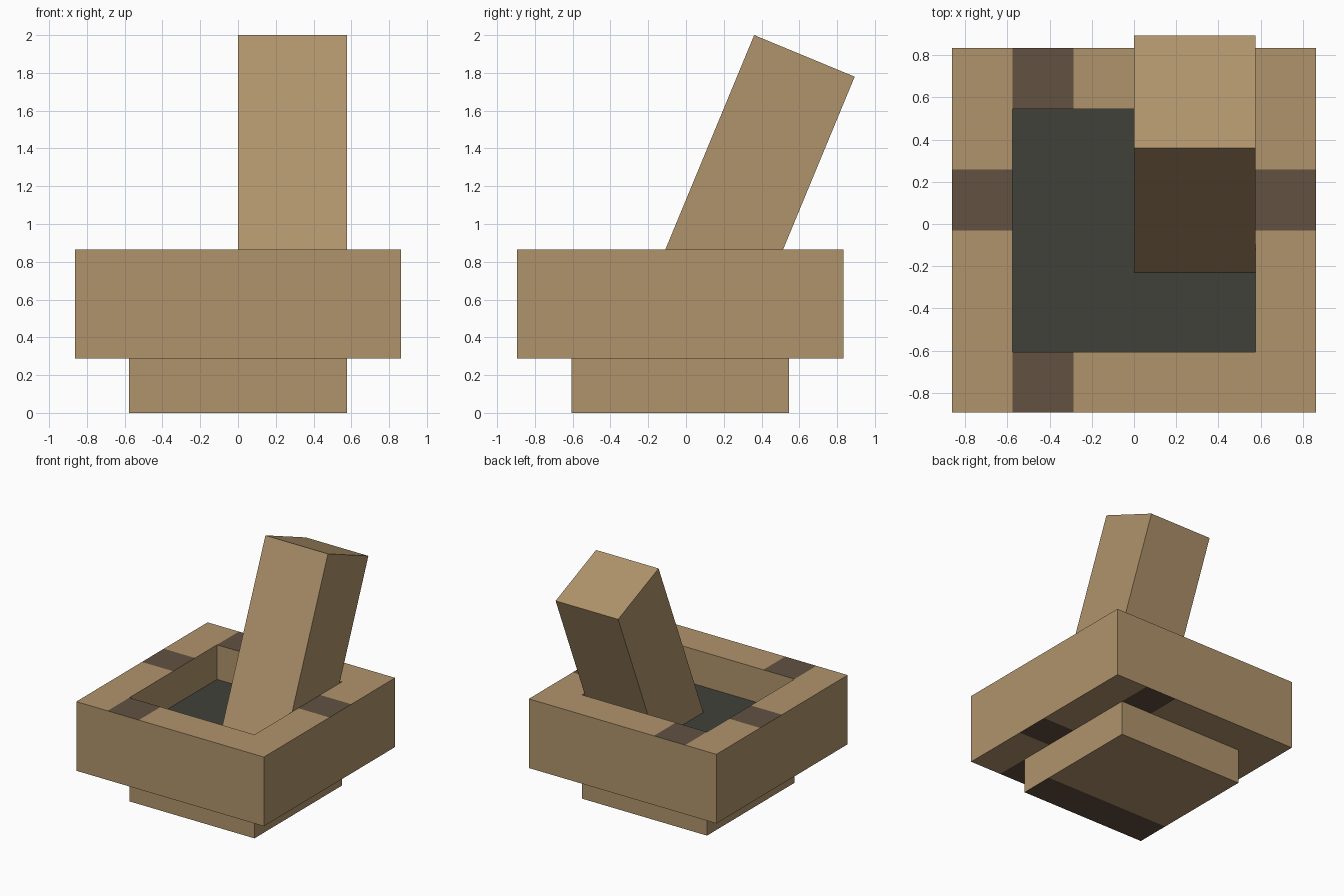
import bpy
import bmesh
from math import radians
from mathutils import Matrix, Vector

U = 0.288                      # one block unit
CENTRE_Y = -0.03               # middle of the bowl

default = bpy.data.objects.get("Cube")
if default:
    bpy.data.objects.remove(default, do_unlink=True)


def make_material(name, rgb):
    linear = [((c / 255 + 0.055) / 1.055) ** 2.4 for c in rgb] + [1.0]
    mat = bpy.data.materials.new(name)
    mat.use_nodes = True
    mat.diffuse_color = linear
    mat.node_tree.nodes["Principled BSDF"].inputs["Base Color"].default_value = linear
    return mat


wood = make_material("light wood", (176, 148, 108))
dark_wood = make_material("dark wood", (98, 81, 65))
contents = make_material("dark contents", (65, 65, 58))


def block(size, z_base):
    """Box measured in units, centred on x and y, with its bottom at z_base."""
    bm = bmesh.new()
    bmesh.ops.create_cube(bm, size=1)
    bmesh.ops.scale(bm, vec=Vector(size) * U, verts=bm.verts)
    bmesh.ops.translate(bm, vec=(0, 0, (z_base + size[2] / 2) * U), verts=bm.verts)
    return bm


def cut(bm, axis, positions):
    """Cut the mesh across one axis at the given unit positions."""
    normal = Vector((axis == 0, axis == 1, axis == 2))
    for p in positions:
        geom = bm.verts[:] + bm.edges[:] + bm.faces[:]
        bmesh.ops.bisect_plane(bm, geom=geom, plane_co=normal * p * U, plane_no=normal)


def finish(bm, name, materials, location=(0, CENTRE_Y, 0)):
    bmesh.ops.recalc_face_normals(bm, faces=bm.faces)
    mesh = bpy.data.meshes.new(name)
    bm.to_mesh(mesh)
    bm.free()
    for mat in materials:
        mesh.materials.append(mat)
    obj = bpy.data.objects.new(name, mesh)
    obj.location = location
    bpy.context.collection.objects.link(obj)
    return obj


# Bowl: square block with a sunken middle and dark patches on rim and underside
bowl = block((6, 6, 2), 1)
for axis in (0, 1):
    cut(bowl, axis, (-2, -1, 0, 1, 2))
middle = [f for f in bowl.faces if f.normal.z > 0.9
          and max(abs(f.calc_center_median().x), abs(f.calc_center_median().y)) < 2 * U]
sunk = bmesh.ops.extrude_face_region(bowl, geom=middle)["geom"]
bmesh.ops.translate(bowl, vec=(0, 0, -U),
                    verts=[v for v in sunk if isinstance(v, bmesh.types.BMVert)])
bmesh.ops.delete(bowl, geom=[f for f in middle if f.is_valid], context='FACES')
bowl.normal_update()
for f in bowl.faces:
    c = f.calc_center_median() / U
    if abs(f.normal.z) < 0.9:
        continue
    if 1.5 < c.z < 2.5:
        f.material_index = 2
    elif max(abs(c.x), abs(c.y)) > 2:
        # the underside carries the rim pattern turned half round
        turn = 1 if c.z > 2 else -1
        x, y = c.x * turn, c.y * turn
        if (abs(y) > 2 and -2 < x < -1) or (abs(x) > 2 and 0 < y < 1):
            f.material_index = 1
finish(bowl, "bowl", (wood, dark_wood, contents))

# Foot: smaller block with a dark strip along the front of its underside
foot = block((4, 4, 1), 0)
cut(foot, 1, (-1,))
for f in foot.faces:
    if f.normal.z < -0.9 and f.calc_center_median().y < -U:
        f.material_index = 1
finish(foot, "foot", (wood, dark_wood))

# Pestle: square bar leaning back, with its upper end at the object's origin
pestle = block((2, 2, 6), -6)
bmesh.ops.rotate(pestle, cent=(0, 0, 0), matrix=Matrix.Rotation(radians(-22.5), 3, 'X'),
                 verts=pestle.verts)
finish(pestle, "pestle", (wood,), (U, 0.627, 1.89))
